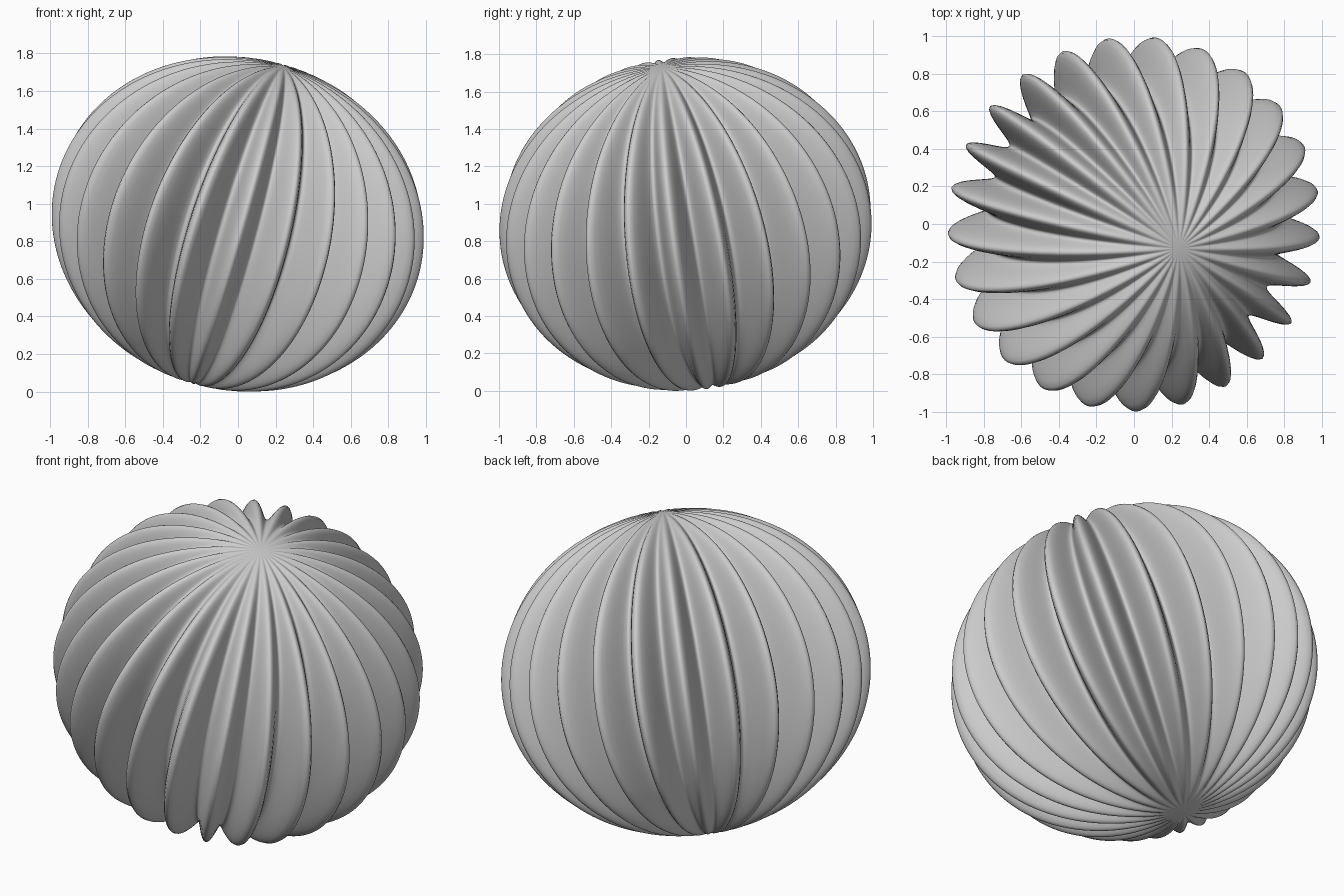
import bpy, bmesh, math
from mathutils import Vector

cube = bpy.data.objects.get("Cube")
if cube:
    bpy.data.objects.remove(cube, do_unlink=True)

LOBES = 25
RIDGE, VALLEY = 1.0, 0.77      # equator radius on the ribs and in the grooves
HALF_HEIGHT = 0.88             # along the leaning axis
PHASE = math.radians(-32.3)    # heading of one rib
AXIS = Vector((0.48, -0.26, 1.68))

# Plain grey material
grey = bpy.data.materials.new("plain grey")
grey.use_nodes = True
colour = (0.6, 0.6, 0.6, 1)
grey.diffuse_color = colour
grey.node_tree.nodes["Principled BSDF"].inputs["Base Color"].default_value = colour

# Ribbed body: a squashed sphere whose radius waves around the axis
bm = bmesh.new()
bmesh.ops.create_uvsphere(bm, u_segments=LOBES * 16, v_segments=96, radius=1)
for v in bm.verts:
    angle = math.atan2(v.co.y, v.co.x)
    wave = 0.5 + 0.5 * math.cos(LOBES * (angle - PHASE))
    radius = VALLEY + (RIDGE - VALLEY) * wave
    v.co = Vector((v.co.x * radius, v.co.y * radius, v.co.z * HALF_HEIGHT))

# Lean the body over and rest it on the ground
lean = Vector((0, 0, 1)).rotation_difference(AXIS).to_matrix()
bmesh.ops.rotate(bm, cent=(0, 0, 0), matrix=lean, verts=bm.verts)
bmesh.ops.translate(bm, vec=(0, 0, -min(v.co.z for v in bm.verts)), verts=bm.verts)
for f in bm.faces:
    f.smooth = True

mesh = bpy.data.meshes.new("ribbed_body")
bm.to_mesh(mesh)
bm.free()
mesh.materials.append(grey)
body = bpy.data.objects.new("ribbed_body", mesh)
bpy.context.collection.objects.link(body)
